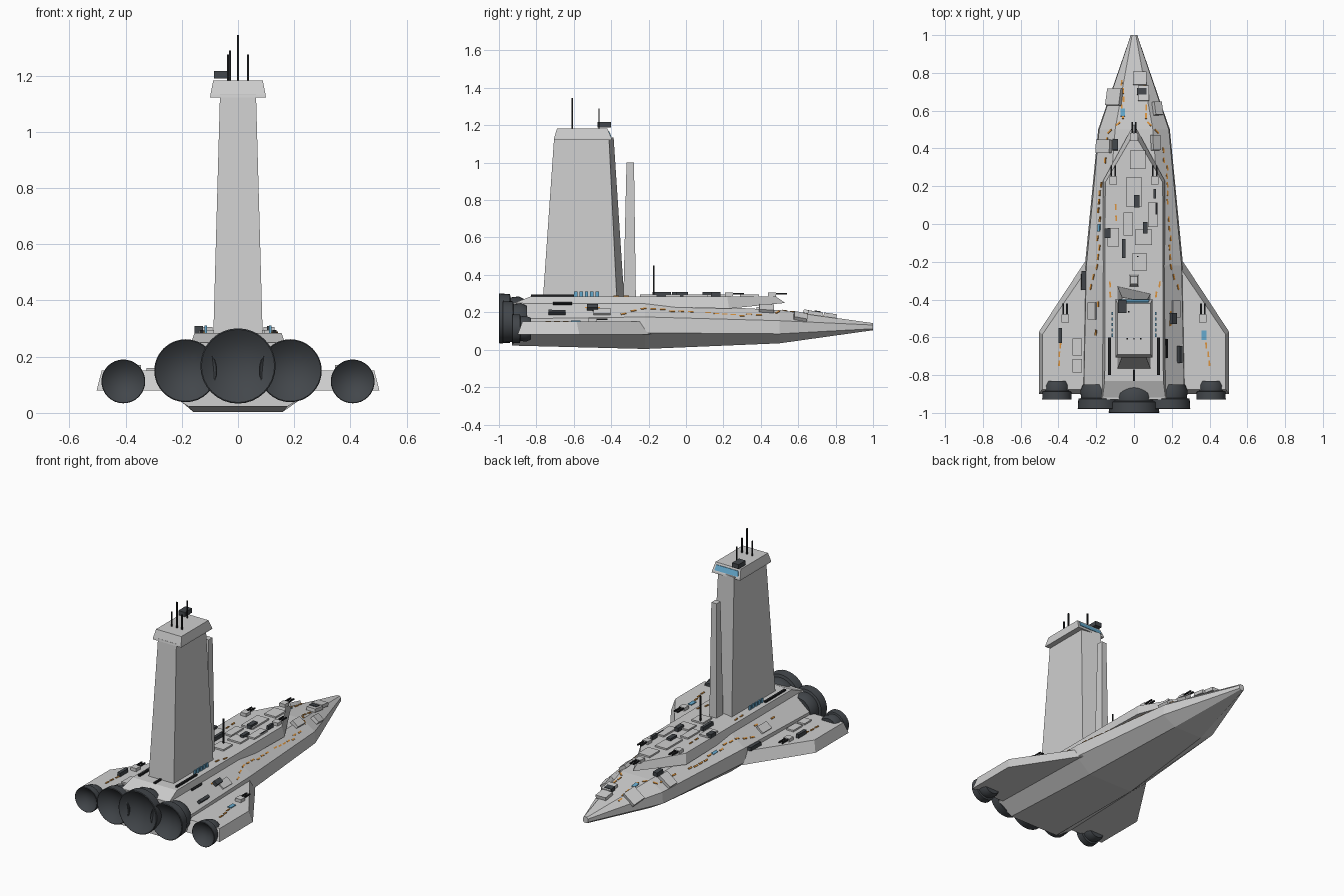
import bpy, bmesh, math, random
from mathutils import Vector, Matrix
from mathutils.bvhtree import BVHTree

if "Cube" in bpy.data.objects:
    bpy.data.objects.remove(bpy.data.objects["Cube"])

random.seed(4)


def material(name, r, g, b):
    m = bpy.data.materials.new(name)
    m.diffuse_color = (r, g, b, 1)
    m.use_nodes = True
    m.node_tree.nodes["Principled BSDF"].inputs["Base Color"].default_value = m.diffuse_color
    return m


GREY = material("light grey", 0.62, 0.62, 0.62)
PANEL = material("panel grey", 0.52, 0.52, 0.53)
DARK = material("dark steel", 0.055, 0.062, 0.07)
BLACK = material("black", 0.014, 0.015, 0.017)
ORANGE = material("orange", 0.72, 0.3, 0.05)
BLUE = material("window blue", 0.13, 0.4, 0.62)


def finish(name, bm, mat):
    bmesh.ops.recalc_face_normals(bm, faces=bm.faces)
    me = bpy.data.meshes.new(name)
    bm.to_mesh(me)
    bm.free()
    ob = bpy.data.objects.new(name, me)
    bpy.context.collection.objects.link(ob)
    me.materials.append(mat)
    return ob


def loft(name, rings, mat, mirror=False):
    """Skin closed rings of points and cap both ends."""
    bm = bmesh.new()
    for s in ((1, -1) if mirror else (1,)):
        vs = [[bm.verts.new((x * s, y, z)) for x, y, z in r] for r in rings]
        n = len(rings[0])
        for a, b in zip(vs, vs[1:]):
            for i in range(n):
                j = (i + 1) % n
                bm.faces.new((a[i], a[j], b[j], b[i]))
        bm.faces.new(vs[0])
        bm.faces.new(vs[-1])
    return finish(name, bm, mat)


def add_box(bm, matrix, sx, sy, sz):
    bmesh.ops.create_cube(bm, size=1, matrix=matrix @ Matrix.Diagonal((sx, sy, sz, 1)))


def boxes(name, items, mat):
    """items: (x, y, z, sx, sy, sz) by centre"""
    bm = bmesh.new()
    for x, y, z, sx, sy, sz in items:
        add_box(bm, Matrix.Translation((x, y, z)), sx, sy, sz)
    return finish(name, bm, mat)


# Main hull: y, bottom half width, bottom z, chine half width, chine z, upper z, deck half width, deck z
stations = [
    (1.0, 0.010, 0.104, 0.017, 0.112, 0.132, 0.010, 0.142),
    (0.5, 0.100, 0.034, 0.190, 0.085, 0.155, 0.100, 0.212),
    (-0.22, 0.160, 0.004, 0.260, 0.090, 0.175, 0.155, 0.250),
    (-0.93, 0.175, 0.022, 0.275, 0.085, 0.165, 0.165, 0.250)]
rings = []
for y, bw, zb, w, zc, zu, tw, zt in stations:
    half = [(bw, zb), (w, zc), (w * 0.97, zu), (tw, zt)]
    rings.append([(x, y, z) for x, z in half] + [(-x, y, z) for x, z in reversed(half)])
hull = loft("hull", rings, GREY)

# Raised deck slab with a pointed tip
low = [(0, 0.53, 0.25), (0.163, 0.23, 0.22), (0.168, -0.93, 0.245)]
top = [(0, 0.48, 0.285), (0.152, 0.22, 0.285), (0.155, -0.83, 0.285)]
full = lambda pts: pts + [(-x, y, z) for x, y, z in reversed(pts[1:])]
deck = loft("raised_deck", [full(low), full(top)], GREY)

# Wings
wing_low = [(0.2, -0.13), (0.26, -0.2), (0.503, -0.57), (0.503, -0.9), (0.2, -0.9)]
wing_top = [(0.2, -0.17), (0.25, -0.24), (0.485, -0.585), (0.485, -0.875), (0.2, -0.875)]
wings = loft("wings", [[(x, y, 0.08) for x, y in wing_low],
                       [(x, y, 0.15) for x, y in wing_top]], GREY, True)

# Surface lookup so that details sit flush on the skin
verts, faces = [], []
for ob in (hull, deck, wings):
    off = len(verts)
    verts += [v.co.copy() for v in ob.data.vertices]
    faces += [[i + off for i in p.vertices] for p in ob.data.polygons]
skin = BVHTree.FromPolygons(verts, faces)


def surface(x, y, angle=0):
    loc, nor, _, _ = skin.ray_cast(Vector((x, y, 2)), Vector((0, 0, -1)))
    side = Vector((0, 1, 0)).cross(nor).normalized()
    fwd = nor.cross(side)
    frame = Matrix((side, fwd, nor)).transposed().to_4x4()
    return Matrix.Translation(loc) @ frame @ Matrix.Rotation(angle, 4, 'Z')


def plates(name, items, h, mat):
    """items: (x, y, sx, sy[, angle]) laid on the skin"""
    bm = bmesh.new()
    for x, y, sx, sy, *a in items:
        add_box(bm, surface(x, y, a[0] if a else 0) @ Matrix.Translation((0, 0, h / 2 - 0.002)), sx, sy, h)
    return finish(name, bm, mat)


# Deck panels and hatches
plates("deck_panels", [
    (-0.1, 0.67, 0.09, 0.09), (-0.155, 0.41, 0.09, 0.07), (0.03, 0.77, 0.07, 0.07), (0.12, 0.61, 0.05, 0.07),
    (0.05, 0.69, 0.06, 0.08), (0.11, 0.43, 0.05, 0.08)], 0.022, GREY)
plates("low_panels", [
    (0.02, 0.34, 0.08, 0.1), (0, 0.17, 0.08, 0.16), (0.1, 0.05, 0.05, 0.13), (0.05, -0.07, 0.09, 0.08),
    (-0.11, -0.07, 0.06, 0.1), (0.03, -0.2, 0.08, 0.09), (-0.03, 0.0, 0.05, 0.12), (-0.22, -0.46, 0.05, 0.09),
    (-0.3, -0.65, 0.05, 0.09), (-0.3, -0.75, 0.05, 0.07), (0.22, -0.45, 0.05, 0.09)], 0.012, GREY)
plates("dark_hatches", [
    (0.04, 0.7, 0.05, 0.035), (-0.1, 0.42, 0.03, 0.06), (0.015, 0.12, 0.03, 0.065), (-0.14, -0.05, 0.03, 0.05),
    (0.06, -0.02, 0.025, 0.06), (-0.055, -0.13, 0.018, 0.1), (-0.255, -0.3, 0.022, 0.1), (0.2, -0.5, 0.03, 0.06),
    (0.11, 0.16, 0.015, 0.05), (0.235, -0.69, 0.018, 0.09), (-0.39, -0.59, 0.02, 0.08)], 0.026, DARK)
plates("black_vents", [(0.13, -0.7, 0.014, 0.2), (-0.13, -0.7, 0.014, 0.2), (0, -0.8, 0.012, 0.06),
                       (0.17, -0.66, 0.012, 0.1), (0.12, 0.08, 0.01, 0.06)], 0.012, BLACK)

# Orange dashed markings along both sides
paths = [
    [(0.06, 0.77), (0.06, 0.55), (0.145, 0.47), (0.155, 0.31)],
    [(0.17, 0.32), (0.185, 0.05), (0.19, -0.2), (0.235, -0.36)],
    [(0.14, -0.24), (0.12, -0.4)], [(0.19, -0.4), (0.2, -0.6)],
    [(0.385, -0.62), (0.395, -0.76)], [(0.095, 0.12), (0.09, 0.0)]]
dashes = []
for path in paths:
    for s in (1, -1):
        for a, b in zip(path, path[1:]):
            a, b = Vector(a), Vector(b)
            n = max(1, int((b - a).length / 0.042))
            for i in range(n):
                if random.random() < 0.15:
                    continue
                p = a.lerp(b, (i + 0.5) / n)
                ang = math.atan2(-(b - a).x * s, (b - a).y)
                if b.y > a.y:
                    ang = -ang
                dashes.append((p.x * s + random.uniform(-0.006, 0.006), p.y, 0.009, 0.03, ang + (math.pi if b.y < a.y else 0)))
plates("orange_markings", dashes, 0.006, ORANGE)
plates("blue_lights", [(-0.06, 0.59, 0.025, 0.04), (0.37, -0.59, 0.025, 0.05), (-0.185, -0.02, 0.015, 0.04)], 0.007, BLUE)

# Blue window row beside the tower
boxes("side_windows", [(s * 0.115, -0.59 + i * 0.029, 0.297, 0.008, 0.018, 0.028)
                       for s in (1, -1) for i in range(5)], BLUE)

# Twin gun turrets
base, barrels = bmesh.new(), bmesh.new()
for x, y in ((0, 0.46), (0.11, 0.23), (-0.11, 0.23), (0.365, -0.5), (-0.365, -0.5)):
    m = surface(x, y)
    add_box(base, m @ Matrix.Translation((0, 0, 0.009)), 0.04, 0.042, 0.022)
    for s in (1, -1):
        add_box(barrels, m @ Matrix.Translation((s * 0.01, 0.045, 0.014)), 0.009, 0.07, 0.008)
finish("turret_bases", base, GREY)
finish("turret_barrels", barrels, BLACK)

# Command tower with a skewed rear face, and its flared cap
loft("tower", [[(-0.088, -0.765, 0.27), (0.088, -0.765, 0.27), (0.088, -0.37, 0.27), (-0.088, -0.33, 0.27)],
               [(-0.064, -0.705, 1.135), (0.064, -0.705, 1.135), (0.064, -0.412, 1.135), (-0.064, -0.387, 1.135)]], GREY)


def rect(hx, y0, y1, z):
    return [(-hx, y0, z), (hx, y0, z), (hx, y1, z), (-hx, y1, z)]


loft("tower_cap", [rect(0.099, -0.707, -0.397, 1.122), rect(0.098, -0.705, -0.399, 1.132),
                   rect(0.088, -0.69, -0.42, 1.182)], GREY)
loft("bridge_window", [rect(0.082, -0.41, -0.3985, 1.140), rect(0.076, -0.425, -0.4115, 1.170)], BLUE)

# Fin standing beside the tower
loft("fin", [rect(0.025, -0.335, -0.268, 0.27), rect(0.018, -0.318, -0.278, 1.0)], GREY)

# Sensor box and masts
boxes("sensor_box", [(-0.062, -0.437, 1.203, 0.046, 0.07, 0.028)], DARK)
boxes("masts", [(x, y, (z0 + z1) / 2, 0.007, 0.007, z1 - z0) for x, y, z0, z1 in (
    (0, -0.608, 1.17, 1.345), (0.036, -0.608, 1.17, 1.275), (-0.036, -0.608, 1.17, 1.275),
    (-0.028, -0.465, 1.17, 1.29), (0.02, -0.172, 0.28, 0.45))], BLACK)


# Engine nozzles with a shallow dish
def engine(name, x, z, r, y0, depth):
    prof = [(0, 0.35), (0.35, 0.31), (0.65, 0.2), (0.87, 0.07), (0.97, 0), (1, 0.02), (0.97, 0.42),
            (0.84, 0.45), (0.88, 0.75), (0.75, 1.0), (0, 1.0)]
    bm = bmesh.new()
    vs = [bm.verts.new((r * a, depth * b, 0)) for a, b in prof]
    edges = [bm.edges.new(e) for e in zip(vs, vs[1:])]
    bmesh.ops.spin(bm, geom=vs + edges, cent=(0, 0, 0), axis=(0, 1, 0), angle=math.tau, steps=32)
    bmesh.ops.remove_doubles(bm, verts=bm.verts, dist=1e-5)
    bmesh.ops.translate(bm, verts=bm.verts, vec=(x, y0, z))
    ob = finish(name, bm, DARK)
    bpy.context.view_layer.objects.active = ob
    ob.select_set(True)
    bpy.ops.object.shade_smooth_by_angle(angle=math.radians(35))
    ob.select_set(False)


engine("main_engine", 0, 0.167, 0.134, -1.0, 0.14)
for side, s in (("left", -1), ("right", 1)):
    engine(side + "_inner_engine", s * 0.186, 0.15, 0.112, -0.98, 0.13)
    engine(side + "_wing_engine", s * 0.408, 0.112, 0.078, -0.93, 0.1)
